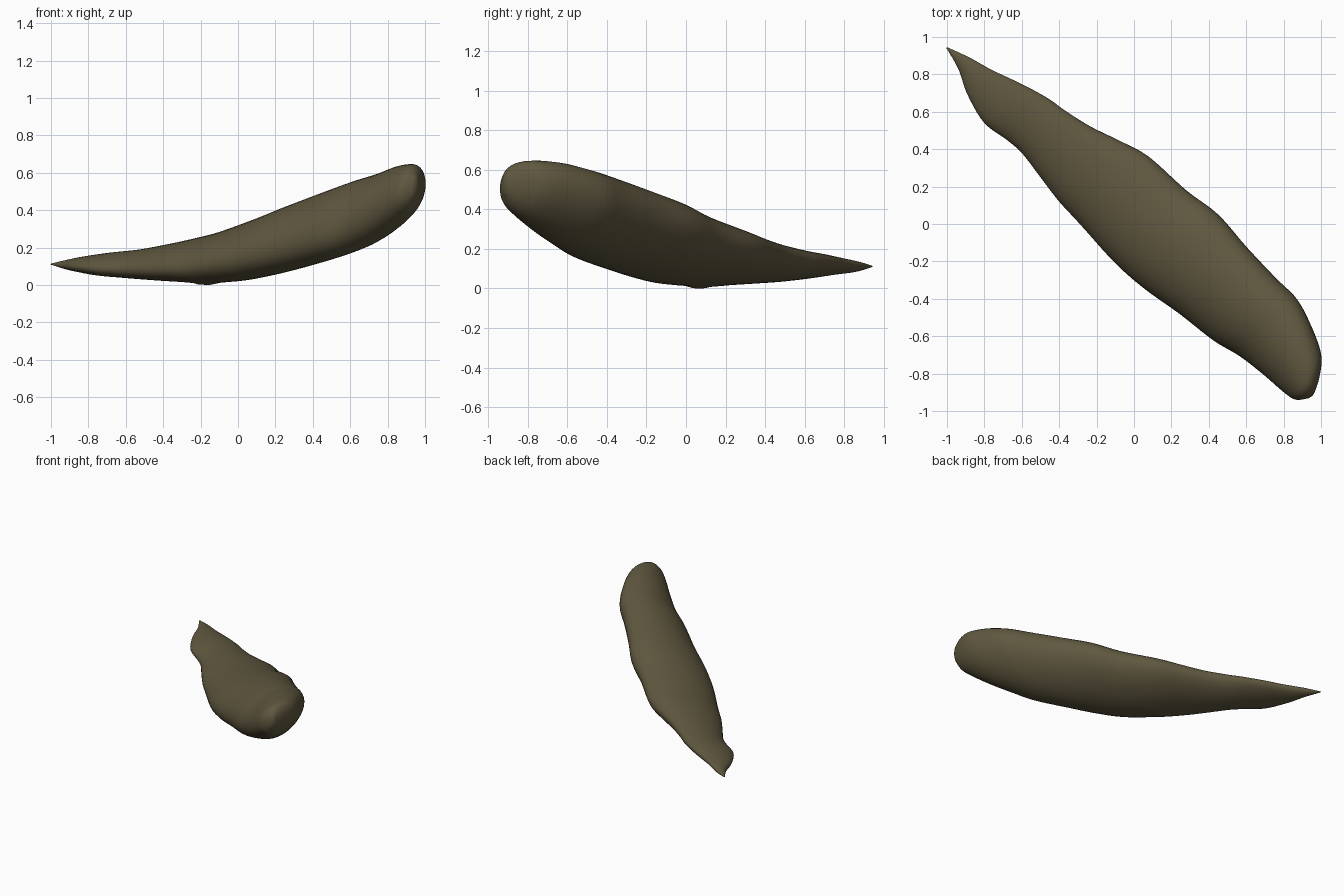
import bpy, bmesh, math
from mathutils import Vector

if "Cube" in bpy.data.objects:
    bpy.data.objects.remove(bpy.data.objects["Cube"])

# Stations along the diagonal: distance, side limits, bottom and top heights
STATIONS = [
    (-1.372, -.045, -.037, .117, .123), (-1.25, -.078, .008, .092, .145),
    (-1.12, -.140, .045, .077, .163), (-.95, -.184, .106, .058, .183),
    (-.80, -.163, .150, .047, .197), (-.69, -.156, .168, .040, .212),
    (-.53, -.177, .205, .032, .237), (-.37, -.198, .260, .025, .267),
    (-.20, -.205, .310, .018, .305), (.07, -.219, .325, .030, .377),
    (.28, -.206, .354, .060, .445), (.51, -.168, .339, .105, .510),
    (.74, -.140, .332, .158, .570), (.90, -.100, .332, .210, .607),
    (1.06, -.080, .283, .280, .643), (1.20, -.070, .215, .360, .655),
    (1.275, -.053, .130, .420, .638), (1.318, .000, .050, .490, .585),
]
SEGMENTS, STEPS = 40, 5
ALONG = Vector((1, -1, 0)).normalized()
ACROSS = Vector((1, 1, 0)).normalized()


def smooth_stations():
    """Catmull-Rom interpolation between the stations."""
    last = len(STATIONS) - 1
    for i in range(last):
        quad = [STATIONS[min(max(i + k, 0), last)] for k in (-1, 0, 1, 2)]
        for j in range(STEPS):
            u = j / STEPS
            yield [.5 * (2 * b + (c - a) * u + (2 * a - 5 * b + 4 * c - d) * u ** 2
                         + (3 * b - a - 3 * c + d) * u ** 3)
                   for a, b, c, d in zip(*quad)]
    yield STATIONS[-1]


def ring(bm, s, lo, hi, bottom, top):
    """Leaning oval section; the lean fades toward both ends."""
    lean = .45 * max(.25, 1 - (s / 1.5) ** 4)
    verts = []
    for k in range(SEGMENTS):
        a = math.tau * k / SEGMENTS
        p = ALONG * s + ACROSS * ((lo + hi) / 2 + (hi - lo) / 2 * math.cos(a))
        p.z = (bottom + top) / 2 + (top - bottom) / 2 * math.sin(a + lean)
        # Small nub under the belly
        if math.sin(a + lean) < 0:
            p.z -= .014 * math.exp(-((p.x + .18) ** 2 + (p.y - .06) ** 2) / .0025)
        verts.append(bm.verts.new(p))
    return verts


# Pod body, lofted through the sections
bm = bmesh.new()
rings = [ring(bm, *st) for st in smooth_stations()]
for r0, r1 in zip(rings, rings[1:]):
    for k in range(SEGMENTS):
        n = (k + 1) % SEGMENTS
        bm.faces.new((r0[k], r0[n], r1[n], r1[k]))

# Rounded ends
for r, push in ((rings[0], -.003), (rings[-1], .007)):
    centre = sum((v.co for v in r), Vector()) / SEGMENTS + ALONG * push
    tip = bm.verts.new(centre)
    for k in range(SEGMENTS):
        bm.faces.new((r[k], r[(k + 1) % SEGMENTS], tip))
bmesh.ops.recalc_face_normals(bm, faces=bm.faces)

# Stand on the ground
low = min(v.co.z for v in bm.verts)
bmesh.ops.translate(bm, vec=(0, 0, -low), verts=bm.verts)
mesh = bpy.data.meshes.new("pod_body")
bm.to_mesh(mesh)
bm.free()
mesh.shade_smooth()
pod = bpy.data.objects.new("pod_body", mesh)
bpy.context.collection.objects.link(pod)

# Olive brown skin
skin = bpy.data.materials.new("olive_skin")
skin.diffuse_color = (.115, .096, .05, 1)
skin.use_nodes = True
skin.node_tree.nodes["Principled BSDF"].inputs["Base Color"].default_value = skin.diffuse_color
mesh.materials.append(skin)
